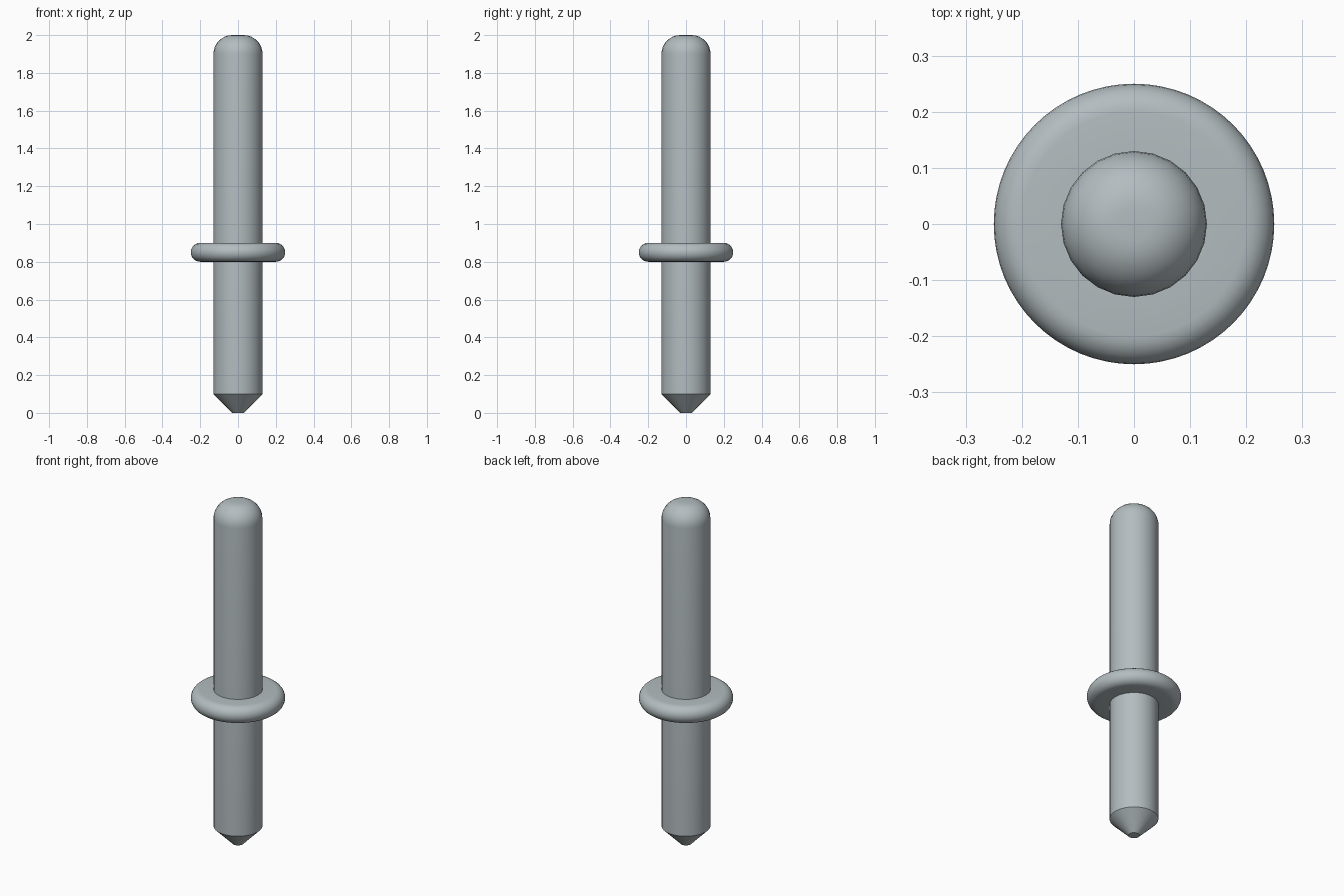
import bpy, bmesh, math

cube = bpy.data.objects.get("Cube")
if cube:
    bpy.data.objects.remove(cube, do_unlink=True)

# Single brushed grey metal
steel = bpy.data.materials.new("grey_steel")
steel.use_nodes = True
colour = (0.45, 0.505, 0.525, 1.0)
steel.diffuse_color = colour
steel.node_tree.nodes["Principled BSDF"].inputs["Base Color"].default_value = colour


def arc(cx, cz, r, start, end, steps):
    """Profile points (radius, height) along an arc, angles in degrees."""
    angles = [math.radians(start + (end - start) * i / steps) for i in range(steps + 1)]
    return [(cx + r * math.cos(a), cz + r * math.sin(a)) for a in angles]


def lathe(name, profile, sides, closed=False):
    """Turn a bottom-to-top profile around z; cap open ends."""
    bm = bmesh.new()
    rings = []
    for r, z in profile:
        rings.append([bm.verts.new((r * math.cos(math.tau * i / sides),
                                    r * math.sin(math.tau * i / sides), z))
                      for i in range(sides)])
    pairs = list(zip(rings, rings[1:]))
    if closed:
        pairs.append((rings[-1], rings[0]))
    for low, high in pairs:
        for i in range(sides):
            j = (i + 1) % sides
            bm.faces.new((low[i], low[j], high[j], high[i]))
    if not closed:
        bm.faces.new(rings[0][::-1])
        bm.faces.new(rings[-1])
    bmesh.ops.recalc_face_normals(bm, faces=bm.faces)
    mesh = bpy.data.meshes.new(name)
    bm.to_mesh(mesh)
    bm.free()
    mesh.materials.append(steel)
    obj = bpy.data.objects.new(name, mesh)
    bpy.context.collection.objects.link(obj)
    bpy.ops.object.select_all(action='DESELECT')
    obj.select_set(True)
    bpy.context.view_layer.objects.active = obj
    bpy.ops.object.shade_smooth_by_angle(angle=math.radians(30))
    return obj


# Pin shaft: blunt conical tip, straight body, rounded head with a small flat
lathe("pin_shaft", [(0.03, 0.0), (0.13, 0.1)] + arc(0.03, 1.9, 0.1, 0, 90, 8), 24)

# Collar: flat ring with a fully rounded rim, fitted around the shaft
lathe("collar", [(0.12, 0.8)] + arc(0.2, 0.85, 0.05, -90, 90, 12) + [(0.12, 0.9)],
      64, closed=True)
